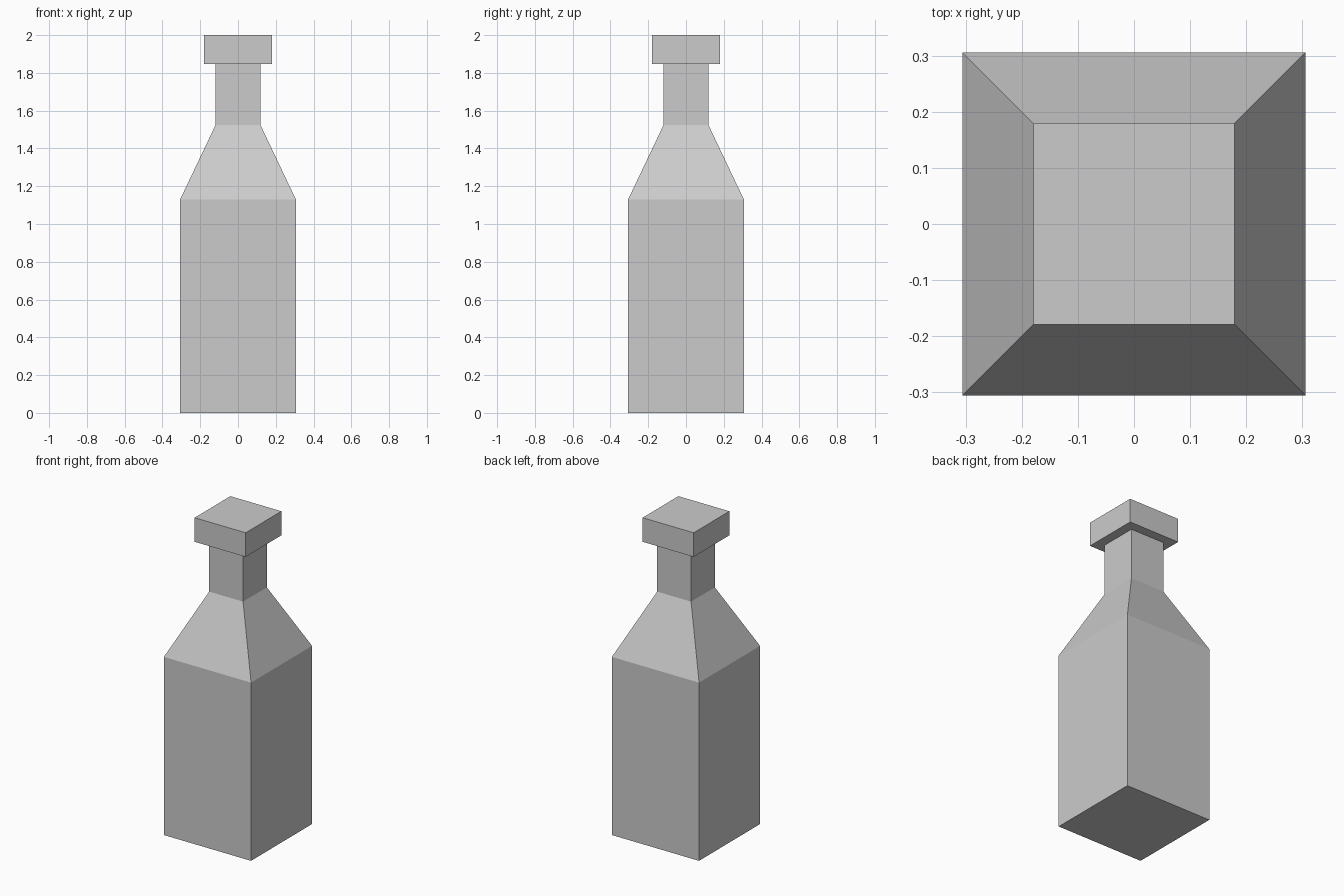
import bpy
import bmesh

if "Cube" in bpy.data.objects:
    bpy.data.objects.remove(bpy.data.objects["Cube"])


def square_loft(name, sections, cap_top=True):
    """Stack square sections given as (half width, height) and skin them."""
    bm = bmesh.new()
    rings = []
    for h, z in sections:
        corners = ((-h, -h), (h, -h), (h, h), (-h, h))
        rings.append([bm.verts.new((x, y, z)) for x, y in corners])
    for low, high in zip(rings, rings[1:]):
        for i in range(4):
            j = (i + 1) % 4
            bm.faces.new((low[i], low[j], high[j], high[i]))
    bm.faces.new(rings[0][::-1])
    if cap_top:
        bm.faces.new(rings[-1])
    mesh = bpy.data.meshes.new(name)
    bm.to_mesh(mesh)
    bm.free()
    obj = bpy.data.objects.new(name, mesh)
    bpy.context.collection.objects.link(obj)
    return obj


# Body, sloping shoulder and neck; the stopper closes the neck
square_loft("bottle", [(0.306, 0), (0.306, 1.131), (0.119, 1.524), (0.119, 1.847)],
            cap_top=False)

# Square stopper
square_loft("stopper", [(0.179, 1.847), (0.179, 2.0)])
